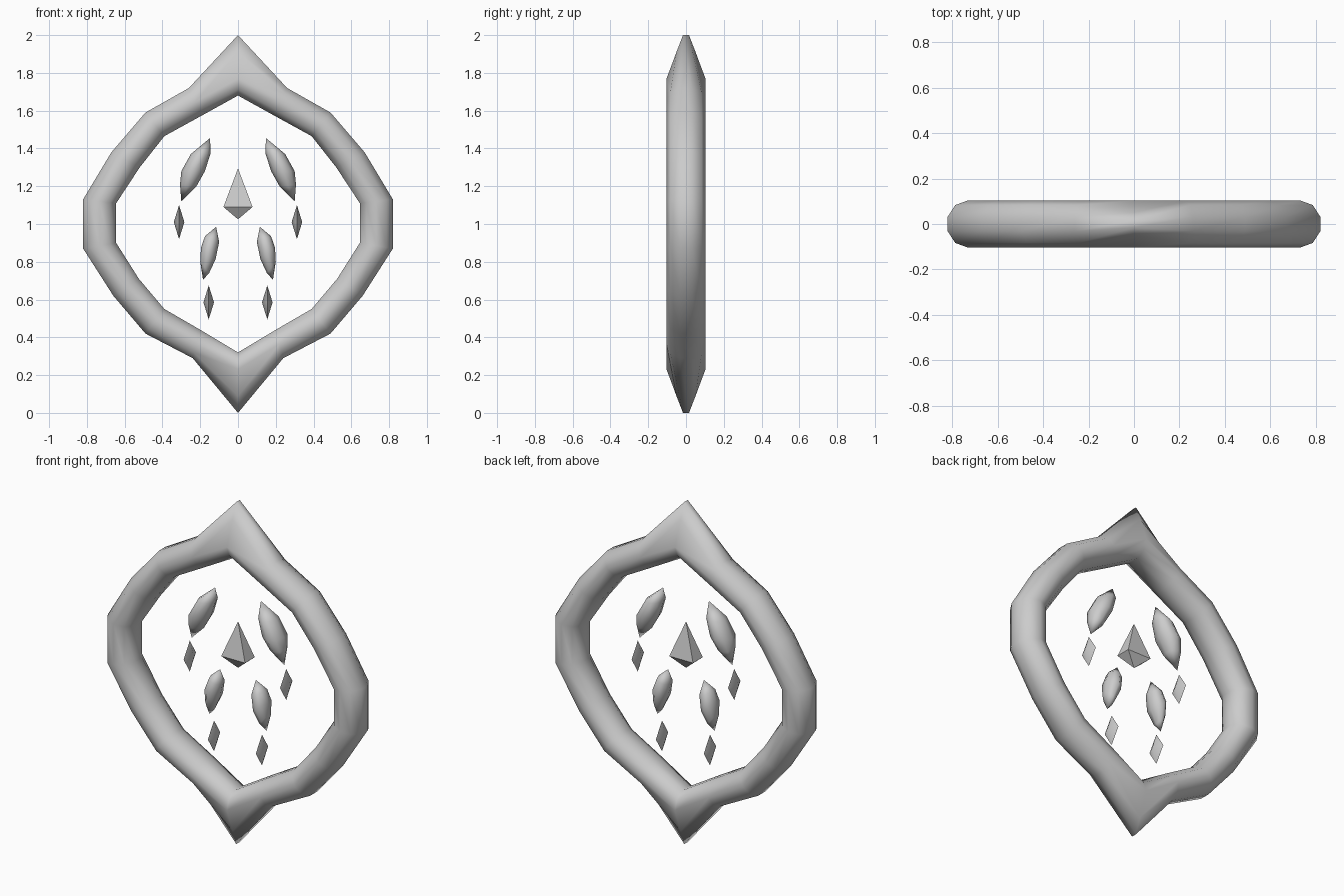
import bpy, bmesh, math

if "Cube" in bpy.data.objects:
    bpy.data.objects.remove(bpy.data.objects["Cube"])

grey = bpy.data.materials.new("grey")
grey.diffuse_color = (0.6, 0.6, 0.6, 1)
grey.use_nodes = True
grey.node_tree.nodes["Principled BSDF"].inputs["Base Color"].default_value = grey.diffuse_color


def finish(name, bm, smooth=None):
    bmesh.ops.recalc_face_normals(bm, faces=bm.faces)
    me = bpy.data.meshes.new(name)
    bm.to_mesh(me)
    bm.free()
    me.materials.append(grey)
    ob = bpy.data.objects.new(name, me)
    bpy.context.collection.objects.link(ob)
    if smooth:
        bpy.ops.object.select_all(action='DESELECT')
        ob.select_set(True)
        bpy.context.view_layer.objects.active = ob
        bpy.ops.object.shade_smooth_by_angle(angle=math.radians(smooth))
    return ob


def bridge(bm, a, b):
    n = len(a)
    for i in range(n):
        bm.faces.new((a[i], a[(i + 1) % n], b[(i + 1) % n], b[i]))


def spindle(name, top, bottom, rings, depths, sides, smooth=None):
    """Pointed solid: rings are (left, right) point pairs in the xz plane."""
    bm = bmesh.new()
    loops = []
    for ((lx, lz), (rx, rz)), d in zip(rings, depths):
        loop = []
        for i in range(sides):
            a = 2 * math.pi * i / sides
            t = 0.5 + 0.5 * math.cos(a)
            loop.append(bm.verts.new((lx + (rx - lx) * t, d * math.sin(a), lz + (rz - lz) * t)))
        loops.append(loop)
    for a, b in zip(loops, loops[1:]):
        bridge(bm, a, b)
    for point, loop in ((top, loops[0]), (bottom, loops[-1])):
        tip = bm.verts.new((point[0], 0, point[1]))
        for i in range(sides):
            bm.faces.new((tip, loop[i], loop[(i + 1) % sides]))
    return finish(name, bm, smooth)


# Pointed ring frame: (inner, outer) stations down the right half
half = [((0, 1.68), (0, 2.0)), ((.19, 1.575), (.26, 1.72)), ((.39, 1.465), (.49, 1.59)),
        ((.52, 1.30), (.67, 1.38)), ((.645, 1.11), (.82, 1.13)), ((.645, .90), (.82, .87)),
        ((.525, .71), (.66, .62)), ((.39, .55), (.49, .42)), ((.20, .44), (.24, .29)),
        ((0, .32), (0, 0))]
mirrored = [((-i[0], i[1]), (-o[0], o[1])) for i, o in half[-2:0:-1]]
bm = bmesh.new()
loops = []
SIDES, C = 10, math.cos(math.radians(18))
for (ix, iz), (ox, oz) in half + mirrored:
    tip = ix == 0
    mid = 0.28 if tip else 0.5        # the tips are drawn out to a wedge
    loop = []
    for k in range(SIDES):
        a = math.radians(18 + 36 * k)
        c = math.cos(a) / C
        t = mid + c * ((1 - mid) if c > 0 else mid)
        y = 0.103 * math.sin(a)
        if tip and c > 1e-4:
            y *= 0.5 if c > 0.9 else 0.6
        loop.append(bm.verts.new((ix + (ox - ix) * t, y, iz + (oz - iz) * t)))
    loops.append(loop)
for i in range(len(loops)):
    bridge(bm, loops[i], loops[(i + 1) % len(loops)])
finish("ring_frame", bm, 60)

# Petals and drops, mirrored left and right
for side, s in (("right", 1), ("left", -1)):
    def m(p):
        return (s * p[0], p[1])

    def pairs(rows):
        return [(m(l), m(r)) for l, r in rows]

    spindle("upper_petal_" + side, m((.148, 1.455)), m((.30, 1.12)),
            pairs([((.145, 1.375), (.25, 1.37)), ((.175, 1.28), (.30, 1.28)),
                   ((.22, 1.20), (.307, 1.21))]), (.06, .075, .05), 8, 60)
    spindle("lower_petal_" + side, m((.116, .985)), m((.185, .705)),
            pairs([((.10, .905), (.175, .935)), ((.118, .815), (.196, .875)),
                   ((.153, .74), (.20, .80))]), (.05, .065, .04), 8, 60)
    for level, x, z in (("upper", .312, 1.01), ("lower", .155, .585)):
        spindle(f"{level}_drop_{side}", m((x, z + .09)), m((x, z - .09)),
                pairs([((x - .028, z), (x + .028, z))]), (.057,), 4, 100)

# Central gem: four-sided tall pyramid over a shallow one
bm = bmesh.new()
base = [bm.verts.new((x, y, 1.09)) for x, y in ((-.077, -.045), (.077, -.045), (.077, .045), (-.077, .045))]
for z in (1.295, 1.025):
    apex = bm.verts.new((0, 0, z))
    for i in range(4):
        bm.faces.new((apex, base[i], base[(i + 1) % 4]))
finish("centre_gem", bm)
